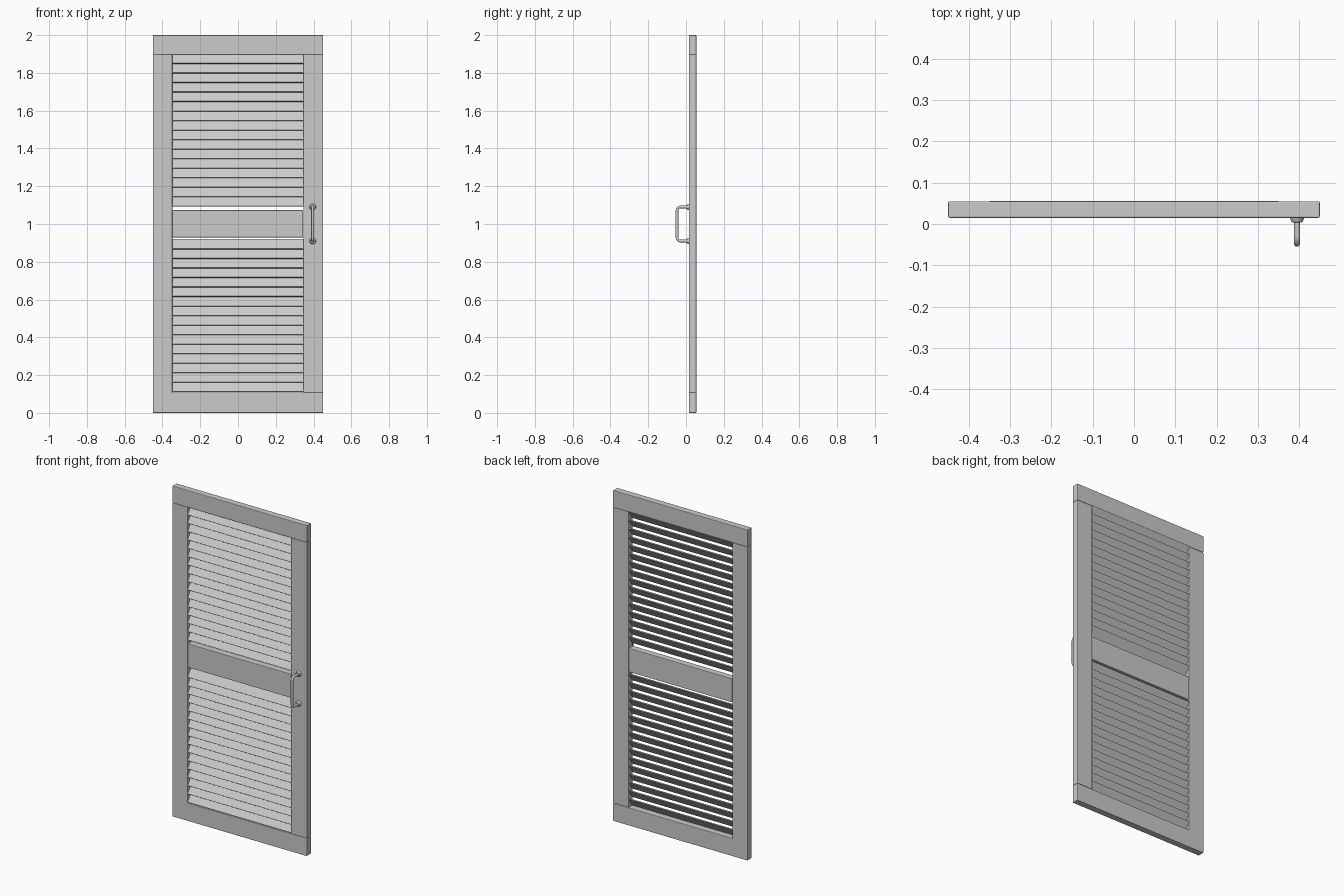
import bpy, bmesh, math
from mathutils import Matrix, Vector

if "Cube" in bpy.data.objects:
    bpy.data.objects.remove(bpy.data.objects["Cube"])

YC = 0.035          # mid-plane of the door leaf
DEPTH = 0.04        # leaf thickness
PITCH = 0.0504      # slat spacing


def mesh_object(name, bm):
    me = bpy.data.meshes.new(name)
    bm.to_mesh(me)
    bm.free()
    ob = bpy.data.objects.new(name, me)
    bpy.context.collection.objects.link(ob)
    return ob


def board(name, x0, x1, z0, z1, bevel=0.003, depth=DEPTH):
    bm = bmesh.new()
    m = Matrix.Translation(((x0 + x1) / 2, YC, (z0 + z1) / 2)) @ Matrix.Diagonal((x1 - x0, depth, z1 - z0, 1))
    bmesh.ops.create_cube(bm, size=1, matrix=m)
    ob = mesh_object(name, bm)
    mod = ob.modifiers.new("soft_edges", 'BEVEL')
    mod.width = bevel
    mod.segments = 2
    return ob


def louvre_panel(name, lowest_edge):
    # one slat, leaning back at the top, repeated upwards
    bm = bmesh.new()
    m = (Matrix.Translation((0, YC + 0.001, lowest_edge + 0.027))
         @ Matrix.Rotation(math.radians(-35), 4, 'X')
         @ Matrix.Diagonal((0.70, 0.006, 0.0615, 1)))
    bmesh.ops.create_cube(bm, size=1, matrix=m)
    ob = mesh_object(name, bm)
    arr = ob.modifiers.new("repeat", 'ARRAY')
    arr.count = 16
    arr.use_relative_offset = False
    arr.use_constant_offset = True
    arr.constant_offset_displace = (0, 0, PITCH)
    return ob


def smooth(ob):
    bpy.ops.object.select_all(action='DESELECT')
    ob.select_set(True)
    bpy.context.view_layer.objects.active = ob
    bpy.ops.object.shade_smooth_by_angle(angle=math.radians(40))


# Frame
board("top_rail", -0.45, 0.45, 1.897, 2.0)
board("bottom_rail", -0.45, 0.45, 0.0, 0.108)
board("left_stile", -0.45, -0.348, 0.08, 1.897)
board("right_stile", 0.346, 0.45, 0.108, 1.897)
board("middle_rail", -0.347, 0.345, 0.929, 1.073)

# Louvres
louvre_panel("upper_louvres", 1.092)
louvre_panel("lower_louvres", 0.110)

# Pull handle: U-shaped rod with rounded corners
HX, ZM, HALF, YOUT, R = 0.395, 1.0, 0.09, -0.0475, 0.018
pts = [(HX, 0.018, ZM + HALF)]
for sign, order in ((1, range(7)), (-1, range(6, -1, -1))):
    for i in order:
        a = math.radians(15 * i)
        pts.append((HX, YOUT + R - R * math.sin(a), ZM + sign * (HALF - R + R * math.cos(a))))
pts.append((HX, 0.018, ZM - HALF))
cu = bpy.data.curves.new("handle_path", 'CURVE')
cu.dimensions = '3D'
cu.bevel_depth = 0.0075
cu.bevel_resolution = 3
cu.use_fill_caps = True
sp = cu.splines.new('POLY')
sp.points.add(len(pts) - 1)
for p, c in zip(sp.points, pts):
    p.co = (*c, 1)
handle = bpy.data.objects.new("pull_handle", cu)
bpy.context.collection.objects.link(handle)
bpy.ops.object.select_all(action='DESELECT')
handle.select_set(True)
bpy.context.view_layer.objects.active = handle
bpy.ops.object.convert(target='MESH')
smooth(bpy.context.view_layer.objects.active)

# Round mounting plates
for label, z in (("upper", ZM + HALF), ("lower", ZM - HALF)):
    bm = bmesh.new()
    m = Matrix.Translation((HX, 0.0105, z)) @ Matrix.Rotation(math.radians(90), 4, 'X')
    bmesh.ops.create_cone(bm, cap_ends=True, segments=24, radius1=0.018, radius2=0.013,
                          depth=0.013, matrix=m)
    plate = mesh_object(label + "_handle_plate", bm)
    mod = plate.modifiers.new("soft_edges", 'BEVEL')
    mod.width = 0.002
    mod.segments = 2
    smooth(plate)
